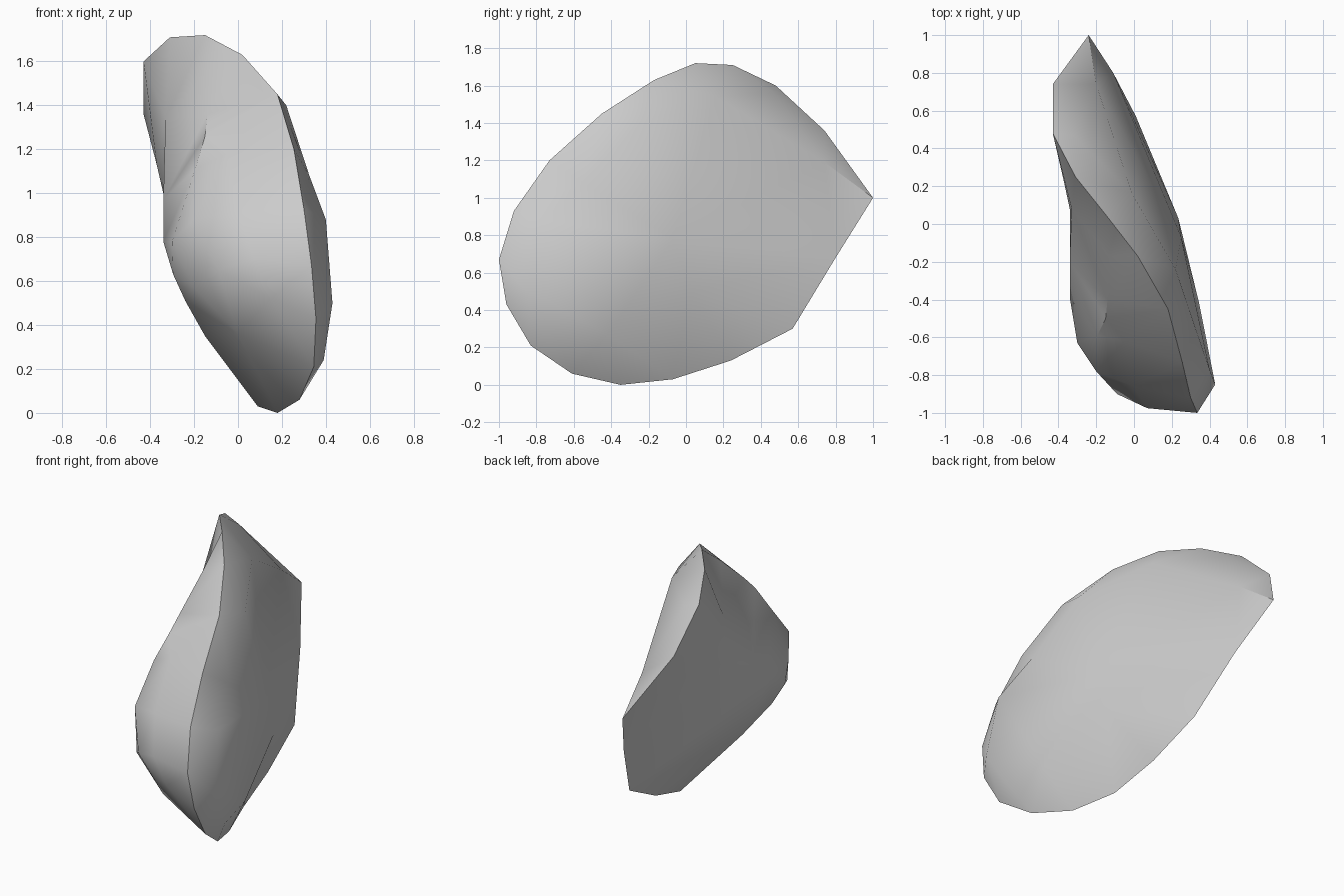
import bpy, bmesh, math
from mathutils import Vector
from mathutils.geometry import delaunay_2d_cdt

cube = bpy.data.objects.get("Cube")
if cube:
    bpy.data.objects.remove(cube, do_unlink=True)

# Sharp rim running all the way round the stone
rim = [(.335, -1, .67), (.355, -.96, .43), (.345, -.83, .21), (.28, -.61, .06),
       (.18, -.35, 0), (.09, -.07, .03), (.05, .24, .13), (.01, .57, .3),
       (-.11, .8, .68), (-.24, 1, 1), (-.43, .74, 1.36), (-.43, .48, 1.6),
       (-.31, .25, 1.71), (-.15, .05, 1.72), (.02, -.17, 1.63),
       (.18, -.45, 1.45), (.255, -.73, 1.2), (.30, -.92, .93)]

# Corners inside the rim on the broad +x side
left_side = [(.22, -.24, 1.4), (-.01, .16, 1.54), (-.2, .74, 1.19), (-.32, .47, 1.56),
             (.40, -.77, .88), (.43, -.85, .5), (.39, -.69, .24), (.345, -.42, .27),
             (.325, -.55, 1.08), (.25, -.07, .78), (.235, .03, .5)]

# Corners inside the rim on the -x side, bulging towards the front
right_side = [(-.2, -.78, .88), (-.3, -.63, .78), (-.295, -.6, .63), (-.2, -.76, .57),
              (-.24, -.545, .51), (-.09, -.9, .65), (.07, -.975, .7), (.15, -.95, .52),
              (0, -.775, .36), (-.15, -.37, .35), (-.34, -.39, .78), (-.34, -.2, .97),
              (-.34, .08, 1.0), (-.37, .22, 1.13), (-.33, .08, 1.34), (-.13, -.17, 1.56),
              (-.14, -.4, 1.36), (-.15, -.5, 1.26), (-.195, -.59, 1.11),
              (-.05, -.62, 1.18), (0, -.86, .92)]


def skin(inner, direction, rim_order):
    """Triangles filling the rim through the inner corners, seen from a direction."""
    turn = Vector(direction).rotation_difference(Vector((0, 0, 1)))
    flat = [(turn @ Vector(p)).to_2d() for p in rim + inner]
    out = delaunay_2d_cdt(flat, [], [rim_order], 1, 1e-5)
    return [[out[3][i][0] for i in f] for f in out[2]]


# Join both skins along the shared rim
n, m = len(rim), len(left_side)
order = list(range(n))
faces = skin(left_side, (1, .4, .4), order)
for f in skin(right_side, (-.75, -.65, 0), order[::-1]):
    faces.append([i if i < n else i + m for i in f])
mesh = bpy.data.meshes.new("stone_shard")
mesh.from_pydata(rim + left_side + right_side, [], faces)
bm = bmesh.new()
bm.from_mesh(mesh)
bmesh.ops.recalc_face_normals(bm, faces=bm.faces)
bm.to_mesh(mesh)
bm.free()
stone = bpy.data.objects.new("stone_shard", mesh)
bpy.context.collection.objects.link(stone)

# Plain grey stone
grey = bpy.data.materials.new("stone_grey")
grey.use_nodes = True
colour = (.6, .6, .6, 1)
grey.diffuse_color = colour
grey.node_tree.nodes["Principled BSDF"].inputs["Base Color"].default_value = colour
mesh.materials.append(grey)

# Soft faces with crisp rim
bpy.ops.object.select_all(action='DESELECT')
stone.select_set(True)
bpy.context.view_layer.objects.active = stone
bpy.ops.object.shade_smooth_by_angle(angle=math.radians(40))
